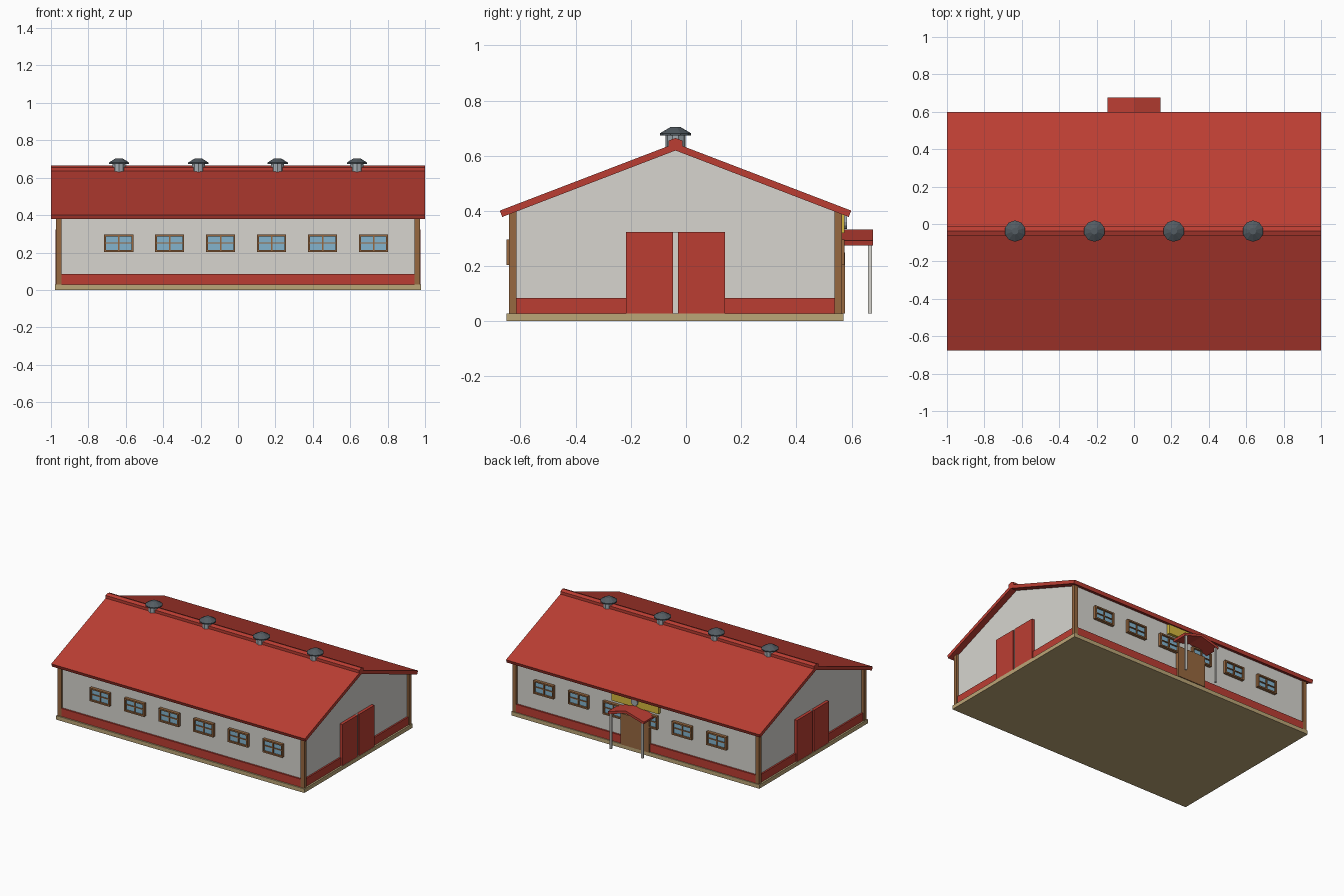
import bpy, bmesh, math
from mathutils import Vector

if "Cube" in bpy.data.objects:
    bpy.data.objects.remove(bpy.data.objects["Cube"])

CY = -0.038          # y of the ridge; the building is symmetric about it


def mat(name, r, g, b):
    m = bpy.data.materials.new(name)
    m.diffuse_color = [(c / 255) ** 2.2 for c in (r, g, b)] + [1]
    m.use_nodes = True
    m.node_tree.nodes["Principled BSDF"].inputs["Base Color"].default_value = m.diffuse_color
    return m


RED = mat("red", 186, 64, 54)
WALL = mat("wall", 214, 212, 206)
WOOD = mat("wood", 150, 104, 66)
BASE = mat("base", 186, 164, 118)
GLASS = mat("glass", 130, 178, 204)
METAL = mat("metal", 160, 168, 174)
DARK = mat("dark_metal", 84, 92, 98)
YELLOW = mat("yellow", 212, 182, 64)


def finish(name, bm, m):
    bmesh.ops.recalc_face_normals(bm, faces=bm.faces)
    me = bpy.data.meshes.new(name)
    bm.to_mesh(me)
    bm.free()
    me.materials.append(m)
    ob = bpy.data.objects.new(name, me)
    bpy.context.collection.objects.link(ob)
    return ob


def add_box(bm, x0, x1, y0, y1, z0, z1):
    vs = bmesh.ops.create_cube(bm, size=1)["verts"]
    for v in vs:
        v.co = Vector(((x0 + x1) / 2 + v.co.x * (x1 - x0),
                       (y0 + y1) / 2 + v.co.y * (y1 - y0),
                       (z0 + z1) / 2 + v.co.z * (z1 - z0)))


def boxes(name, m, *dims):
    bm = bmesh.new()
    for d in dims:
        add_box(bm, *d)
    return finish(name, bm, m)


def prism(name, m, pts, a, b, axis):
    """Extrude a profile (horizontal, z) along x or y from a to b."""
    bm = bmesh.new()
    place = (lambda p, t: (t, p[0], p[1])) if axis == "x" else (lambda p, t: (p[0], t, p[1]))
    f = bm.faces.new([bm.verts.new(place(p, a)) for p in pts])
    ext = bmesh.ops.extrude_face_region(bm, geom=[f])["geom"]
    shift = Vector((b - a, 0, 0)) if axis == "x" else Vector((0, b - a, 0))
    bmesh.ops.translate(bm, vec=shift, verts=[g for g in ext if isinstance(g, bmesh.types.BMVert)])
    return finish(name, bm, m)


def frustum(name, m, x, y, z0, z1, r0, r1, n=10):
    bm = bmesh.new()
    bmesh.ops.create_cone(bm, cap_ends=True, segments=n, radius1=r0, radius2=r1, depth=z1 - z0)
    bmesh.ops.translate(bm, vec=(x, y, (z0 + z1) / 2), verts=bm.verts)
    return finish(name, bm, m)


# Foundation and gabled walls
boxes("foundation", BASE, (-.978, .978, CY - .612, CY + .609, 0, .028))
prism("walls", WALL, [(CY - .59, .02), (CY + .59, .02), (CY + .59, .393),
                      (CY, .622), (CY - .59, .393)], -.955, .955, "x")

# Red plinth band, interrupted at the gable doors
boxes("plinth_long", RED, *[(-.95, .95, CY + s * .594 - .008, CY + s * .594 + .008, .027, .085)
                            for s in (-1, 1)])
boxes("plinth_gable", RED, *[(sx * .958 - .008, sx * .958 + .008, y0, y1, .027, .085)
                             for sx in (-1, 1)
                             for y0, y1 in ((CY - .59, CY - .18), (CY + .18, CY + .59))])

# Corner posts
boxes("corner_posts", WOOD, *[(sx * .958 - .014, sx * .958 + .014,
                               CY + sy * .59 - .014, CY + sy * .59 + .014, .027, .397)
                              for sx in (-1, 1) for sy in (-1, 1)])

# Main roof and ridge cap
prism("roof", RED, [(CY - .637, .401), (CY, .645), (CY + .637, .401),
                    (CY + .628, .378), (CY, .619), (CY - .628, .378)], -1, 1, "x")
prism("ridge_cap", RED, [(CY - .025, .628), (CY - .025, .655), (CY, .664),
                         (CY + .025, .655), (CY + .025, .628)], -1, 1, "x")

# Double doors on both gables
for sx, side in ((1, "right"), (-1, "left")):
    xa, xb = sorted((sx * .95, sx * .976))
    boxes("gable_doors_" + side, RED, *[(xa, xb, CY + a, CY + b, .028, .323)
                                        for a, b in ((-.18, -.009), (.009, .18))])
    xa, xb = sorted((sx * .95, sx * .966))
    boxes("door_divider_" + side, WALL, (xa, xb, CY - .01, CY + .01, .028, .323))


# Windows: a frame with cross bars over a glass pane
def window(name, x, s):
    def yr(d):
        return sorted((CY + s * .58, CY + s * d))
    z0, z1, w, t = .203, .297, .078, .01
    y, yb = yr(.612), yr(.606)
    boxes(name + "_frame", WOOD,
          (x - w, x + w, *y, z0, z0 + t), (x - w, x + w, *y, z1 - t, z1),
          (x - w, x - w + t, *y, z0 + t, z1 - t), (x + w - t, x + w, *y, z0 + t, z1 - t),
          (x - .004, x + .004, *yb, z0 + t, z1 - t),
          (x - w + t, x + w - t, *yb, .247, .253))
    boxes(name + "_glass", GLASS, (x - w + t, x + w - t, *yr(.599), z0 + t, z1 - t))


for i in range(6):
    for s, side in ((-1, "front"), (1, "back")):
        window(f"window_{side}_{i + 1}", -.638 + .2725 * i, s)

# Back entrance: door, porch posts, small gabled canopy, sign board
boxes("back_door", WOOD, (-.112, .112, .54, .577, .028, .25))
boxes("porch_posts", WALL, *[(s * .125 - .007, s * .125 + .007, .66, .674, .028, .284)
                             for s in (-1, 1)])
prism("porch_roof", RED, [(-.143, .292), (0, .333), (.143, .292),
                          (.139, .275), (0, .315), (-.139, .275)], .555, .677, "y")
boxes("sign_board", YELLOW, (-.185, .185, .545, .574, .32, .39))
badge = frustum("sign_disc", METAL, 0, 0, 0, .012, .026, .026, 12)
badge.rotation_euler.x = -math.pi / 2
badge.location = (0, .572, .36)

# Four ridge ventilators
for i in range(4):
    x = -.636 + .424 * i
    frustum(f"vent_body_{i + 1}", METAL, x, CY, .622, .676, .037, .037)
    frustum(f"vent_rim_{i + 1}", DARK, x, CY, .674, .681, .057, .057)
    frustum(f"vent_cap_{i + 1}", DARK, x, CY, .681, .704, .057, .018)
